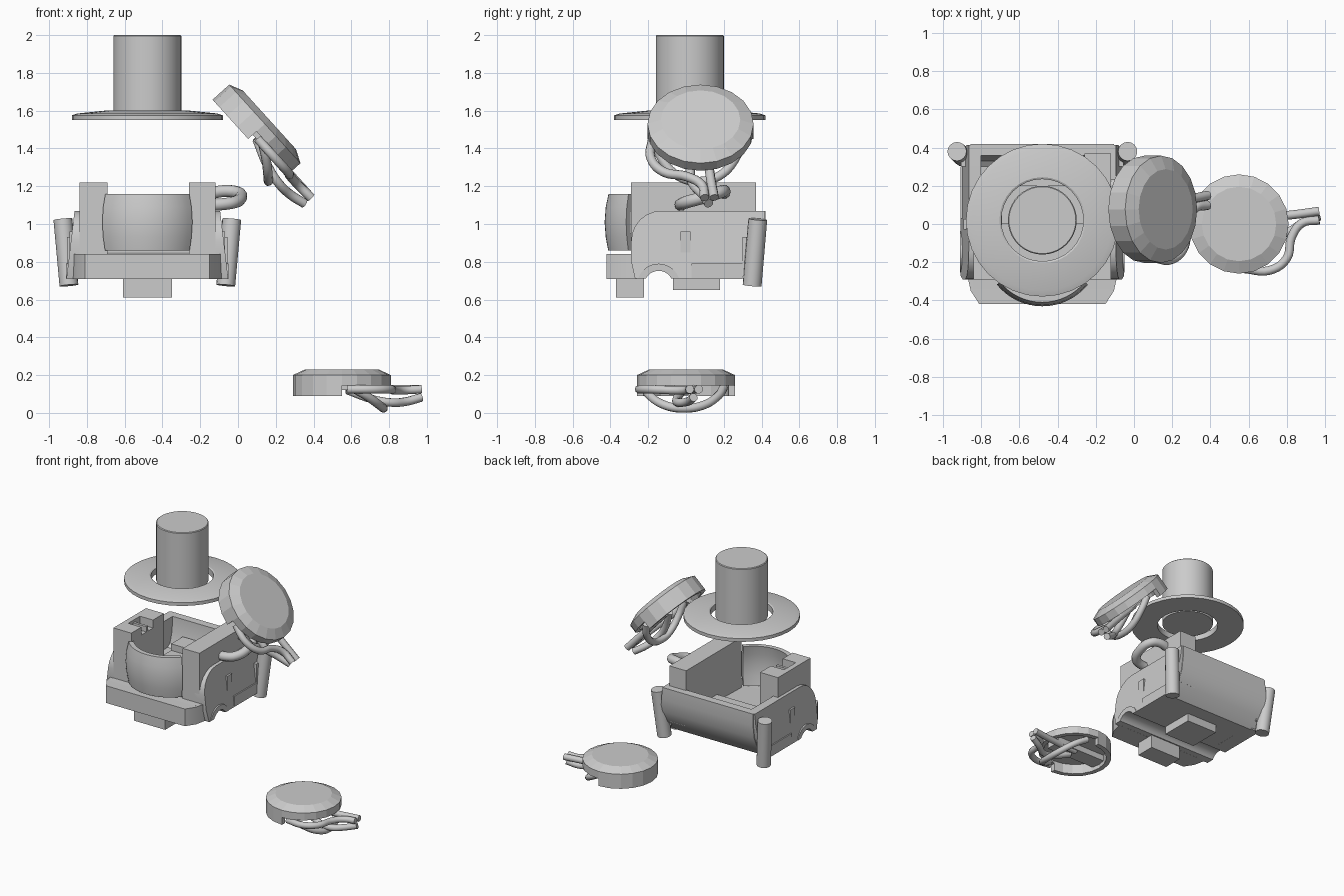
import bpy, bmesh
from math import pi, cos, sin, radians
from mathutils import Matrix, Vector

if "Cube" in bpy.data.objects:
    bpy.data.objects.remove(bpy.data.objects["Cube"])

CX = -0.48                                   # centre line of the hull
HULL = Matrix.Translation((CX, 0, 0))


def finish(bm, name, mat=None, smooth=True):
    bmesh.ops.recalc_face_normals(bm, faces=bm.faces)
    me = bpy.data.meshes.new(name)
    bm.to_mesh(me)
    bm.free()
    ob = bpy.data.objects.new(name, me)
    bpy.context.collection.objects.link(ob)
    ob.matrix_world = mat or Matrix()
    if smooth:
        bpy.ops.object.select_all(action='DESELECT')
        ob.select_set(True)
        bpy.context.view_layer.objects.active = ob
        bpy.ops.object.shade_smooth_by_angle(angle=radians(25))
    return ob


def prism(name, pts, a, b, axis='x', mat=HULL, taper=None):
    """Extrude a profile between a and b along x (pts are y,z) or z (pts are x,y)."""
    bm = bmesh.new()
    rings = []
    for k in (a, b):
        ring = []
        for u, v in pts:
            kk = taper(k, v) if taper else k
            ring.append(bm.verts.new((kk, u, v) if axis == 'x' else (u, v, kk)))
        rings.append(ring)
    n = len(pts)
    bm.faces.new(rings[0])
    bm.faces.new(rings[1][::-1])
    for i in range(n):
        j = (i + 1) % n
        bm.faces.new((rings[0][i], rings[0][j], rings[1][j], rings[1][i]))
    return finish(bm, name, mat)


def box(name, x, y, z, mat=HULL):
    return prism(name, [(y[0], z[0]), (y[1], z[0]), (y[1], z[1]), (y[0], z[1])], x[0], x[1], 'x', mat)


def lathe(name, prof, n, mat=None, a0=0, a1=360, smooth=True):
    """Spin a closed (r, z) profile about z; part sweeps get end caps."""
    bm = bmesh.new()
    full = a1 - a0 == 360
    rings = [[bm.verts.new((r * cos(t), r * sin(t), z)) for r, z in prof]
             for t in (radians(a0 + (a1 - a0) * i / n) for i in range(n if full else n + 1))]
    for i in range(n):
        p, q = rings[i], rings[(i + 1) % len(rings)]
        for k in range(len(prof)):
            m = (k + 1) % len(prof)
            if prof[k][0] or prof[m][0]:
                bm.faces.new((p[k], p[m], q[m], q[k]))
    if not full:
        bm.faces.new(rings[0])
        bm.faces.new(rings[-1][::-1])
    bmesh.ops.remove_doubles(bm, verts=bm.verts, dist=1e-5)
    return finish(bm, name, mat, smooth)


def tube(name, pts, r, mat=None):
    cu = bpy.data.curves.new(name, 'CURVE')
    cu.dimensions = '3D'
    cu.bevel_depth, cu.bevel_resolution, cu.resolution_u = r, 3, 5
    cu.use_fill_caps = True
    sp = cu.splines.new('BEZIER')
    sp.bezier_points.add(len(pts) - 1)
    for bp, p in zip(sp.bezier_points, pts):
        bp.co = p
        bp.handle_left_type = bp.handle_right_type = 'AUTO'
    ob = bpy.data.objects.new(name, cu)
    bpy.context.collection.objects.link(ob)
    ob.matrix_world = mat or Matrix()
    bpy.ops.object.select_all(action='DESELECT')
    ob.select_set(True)
    bpy.context.view_layer.objects.active = ob
    bpy.ops.object.convert(target='MESH')


def arc(cy, cz, r, d0, d1, n=10):
    return [(cy + r * cos(radians(d0 + (d1 - d0) * i / n)),
             cz + r * sin(radians(d0 + (d1 - d0) * i / n))) for i in range(n + 1)]


# Turret: tall cylinder and loose ring around its foot
T = Matrix.Translation((CX, 0.02, 0))
lathe('turret_cylinder', [(0, 1.565), (0.18, 1.565), (0.18, 1.995), (0.175, 2.0), (0.0, 2.0)], 40, T)
lathe('turret_ring', [(0.215, 1.55), (0.4, 1.55), (0.4, 1.575), (0.37, 1.585), (0.225, 1.6), (0.215, 1.595)], 32, T)

# Hull floor with axle tunnel, and rounded rear wall
tunnel = arc(-0.145, 0.675, 0.077, 152, 28)
prism('hull_floor', [(-0.34, 0.84), (-0.34, 0.71)] + tunnel + [(0.29, 0.71), (0.36, 0.79), (0.38, 0.86)], -0.36, 0.36)
prism('rear_wall', [(0.36, 1.07), (0.42, 1.07), (0.42, 0.98), (0.405, 0.88), (0.365, 0.79), (0.29, 0.71),
                    (0.25, 0.71), (0.25, 0.82), (0.33, 0.88), (0.355, 0.96)], -0.375, 0.375)
box('floor_step', (-0.22, 0.22), (0.0, 0.2), (0.84, 0.9))
box('floor_ledge', (-0.22, 0.22), (0.2, 0.34), (0.84, 0.95))

# Front bumper with chamfered corners
prism('front_bumper', [(-0.33, -0.42), (0.33, -0.42), (0.375, -0.35), (0.395, -0.26), (-0.395, -0.26), (-0.375, -0.35)],
      0.71, 0.84, 'z')

# Underside blocks
box('front_under_block', (-0.13, 0.13), (-0.37, -0.222), (0.61, 0.73))
box('rear_under_block', (-0.13, 0.13), (-0.07, 0.18), (0.65, 0.73))

# Tall right wall, and short left upright with a notched top
box('right_wall', (0.22, 0.36), (-0.29, 0.37), (0.8, 1.22))
box('left_upright_outer', (-0.36, -0.32), (-0.29, 0.1), (0.8, 1.22))
prism('left_upright_inner', [(-0.29, 0.8), (-0.29, 1.22), (-0.17, 1.22), (-0.17, 1.16), (-0.03, 1.16),
                             (-0.03, 1.22), (0.1, 1.22), (0.1, 0.8)], -0.32, -0.21)
box('left_notch_divider', (-0.32, -0.21), (-0.11, -0.09), (1.16, 1.2))

# Side panels, arch flares, hatches and rear poles
panel = [(-0.27, 0.71)] + tunnel + [(0.03, 0.71), (0.29, 0.71), (0.365, 0.79), (0.4, 0.88), (0.415, 0.98),
         (0.415, 1.07)] + arc(-0.13, 0.91, 0.16, 90, 180, 6) + [(-0.29, 0.8)]
for s, side in ((-1, 'left'), (1, 'right')):
    prism(side + '_side_panel', panel, s * 0.32, s * 0.42,
          taper=lambda k, z: k if abs(k) < 0.4 else k - (1 if k > 0 else -1) * 0.12 * (z - 0.78))
    prism(side + '_arch_flare', arc(-0.145, 0.675, 0.115, 162, 18) + arc(-0.145, 0.675, 0.077, 28, 152),
          s * 0.34, s * 0.43)
    box(side + '_hatch', (s * 0.37, s * 0.412), (-0.03, 0.025), (0.85, 0.96))
    box(side + '_lower_strip', (s * 0.36, s * 0.428), (0.03, 0.3), (0.71, 0.79))
    p, q = Vector((CX + s * 0.415, 0.35, 0.675)), Vector((CX + s * 0.447, 0.38, 1.025))
    d = q - p
    M = Matrix.Translation(p) @ d.to_track_quat('Z', 'Y').to_matrix().to_4x4()
    lathe(side + '_rear_pole', [(0, 0), (0.05, 0), (0.05, d.length), (0, d.length)], 16, M)
    box(side + '_pole_clip', (s * 0.36, s * 0.425), (0.3, 0.35), (0.76, 0.93))

# Curved front shield
bm = bmesh.new()
rows = []
for z, r in ((0.86, 0.288), (0.93, 0.301), (1.01, 0.307), (1.09, 0.301), (1.16, 0.286)):
    row = []
    for o in (r, r - 0.035):
        row.append([bm.verts.new((o * sin(t), -0.124 - o * cos(t), z))
                    for t in (radians(-51 + 102 * i / 16) for i in range(17))])
    rows.append(row[0] + row[1][::-1])
for a, b in zip(rows, rows[1:]):
    for i in range(34):
        j = (i + 1) % 34
        bm.faces.new((a[i], a[j], b[j], b[i]))
for row in (rows[0], rows[-1]):
    for i in range(16):
        bm.faces.new((row[i], row[i + 1], row[32 - i], row[33 - i]))
finish(bm, 'front_shield', HULL)

# Hose looping out of the right wall
tube('side_hose', [(-0.16, 0.2, 1.16), (-0.06, 0.2, 1.175), (0.0, 0.17, 1.165), (0.015, 0.09, 1.14),
                   (-0.02, 0.0, 1.115), (-0.08, -0.025, 1.105), (-0.16, -0.025, 1.1)], 0.033)


# Round pod: hollow cap, half skirt, inner bar and loose wires
def pod(name, mat):
    lathe(name + '_cap', [(0, 0.075), (0.225, 0.075), (0.225, 0.055), (0.26, 0.055), (0.26, 0.11),
                          (0.195, 0.14), (0, 0.14)], 20, mat, smooth=False)
    lathe(name + '_skirt', [(0.225, 0), (0.26, 0), (0.26, 0.056), (0.225, 0.056)], 10, mat, 90, 270, False)
    box(name + '_bar', (-0.23, 0.2), (-0.06, 0.06), (0.03, 0.08), mat)
    wires = {
        'loop': [(0.05, 0.2, 0.045), (0.13, 0.17, 0), (0.2, 0.09, -0.05), (0.22, -0.01, -0.066),
                 (0.2, -0.11, -0.05), (0.13, -0.19, 0), (0.05, -0.22, 0.045)],
        'side_wire': [(0.03, -0.235, 0.035), (0.16, -0.243, 0.035), (0.25, -0.18, 0.035), (0.275, -0.07, 0.03),
                      (0.33, 0.005, 0.03), (0.42, 0.02, 0.035)],
        'straight_wire': [(0.02, 0.03, 0.035), (0.25, 0.045, 0.035), (0.42, 0.067, 0.035)],
        'low_wire': [(0.03, -0.02, 0.03), (0.17, -0.05, -0.02), (0.26, -0.04, -0.035), (0.34, 0.01, -0.03),
                     (0.42, 0.04, -0.008)],
    }
    for w, pts in wires.items():
        tube(name + '_' + w, pts, 0.023, mat)


pod('ground_pod', Matrix.Translation((0.55, 0, 0.09)))
pod('tilted_pod', Matrix.Translation((0.054, 0.077, 1.45)) @ Matrix.Rotation(radians(47.8), 4, 'Y') @ Matrix.Scale(1.08, 4))
